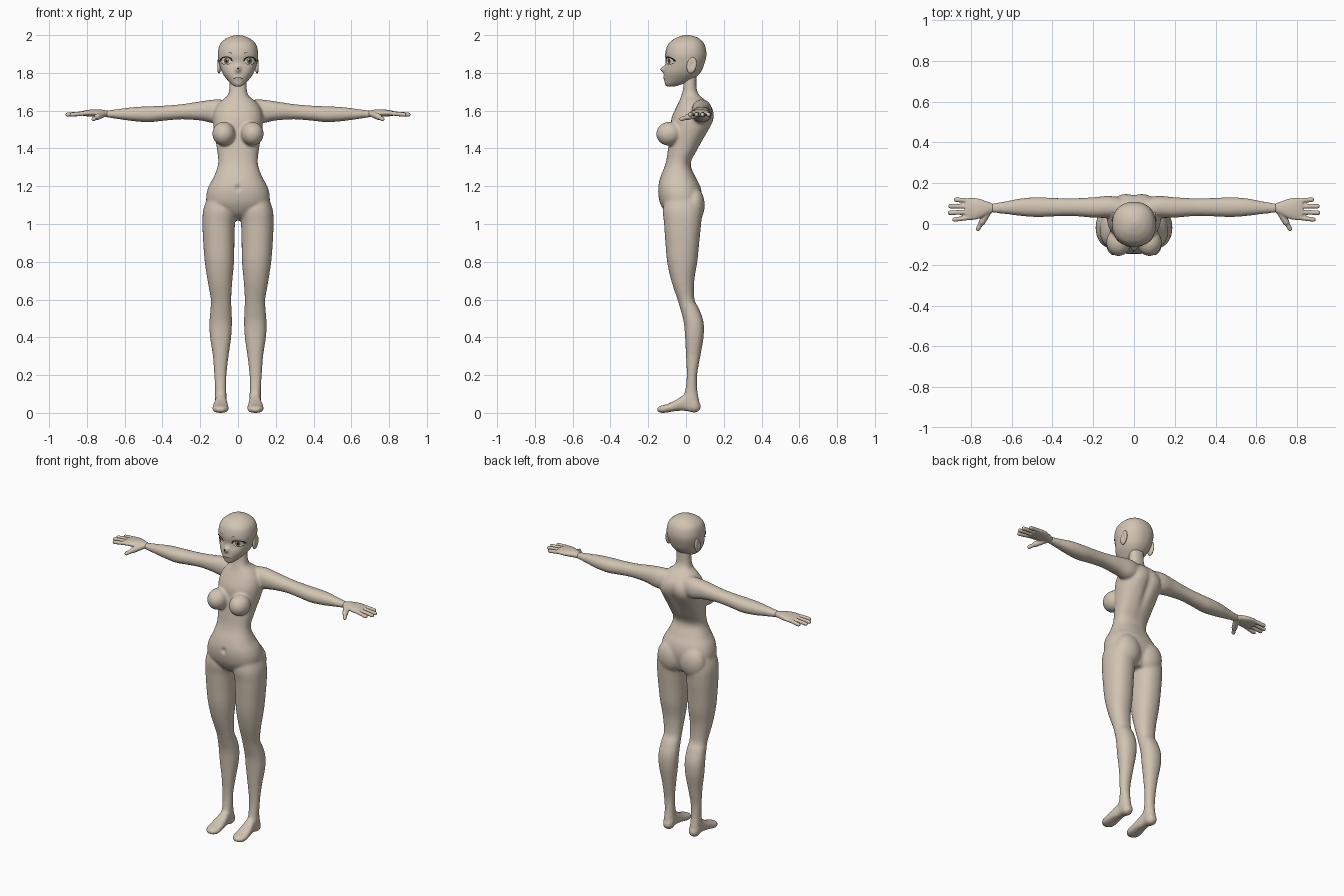
import bpy, bmesh, math
from math import sin, cos, pi
from mathutils import Vector, Matrix
from mathutils.bvhtree import BVHTree

cube = bpy.data.objects.get("Cube")
if cube:
    bpy.data.objects.remove(cube, do_unlink=True)


def material(name, *rgb):
    mat = bpy.data.materials.new(name)
    mat.use_nodes = True
    mat.diffuse_color = (*rgb, 1)
    mat.node_tree.nodes["Principled BSDF"].inputs["Base Color"].default_value = (*rgb, 1)
    return mat


skin = material("skin", .64, .55, .45)
scalp = material("scalp", .43, .36, .285)
black = material("lash black", .015, .012, .01)
white = material("eye white", .8, .78, .75)
brown = material("iris brown", .2, .14, .1)


def smooth_rows(rows, steps):
    """Catmull-Rom interpolation between cross-section rows."""
    result = []
    for i in range(len(rows) - 1):
        quad = [rows[max(i - 1, 0)], rows[i], rows[i + 1], rows[min(i + 2, len(rows) - 1)]]
        for k in range(steps):
            t = k / steps
            result.append([b + t / 2 * (c - a + t * (2 * a - 5 * b + 4 * c - d + t * (3 * (b - c) + d - a)))
                           for a, b, c, d in zip(*quad)])
    return result + [list(rows[-1])]


def loft(bm, rows, axis, side=1, power=2.2, sides=32, steps=5):
    """Closed skin over rows of (position, min, max, min, max) along an axis."""
    rings = []
    for t, a0, a1, b0, b1 in smooth_rows(rows, steps):
        ring = []
        for k in range(sides):
            ang = 2 * pi * k / sides
            u, v = [math.copysign(abs(f) ** (2 / power), f) for f in (cos(ang), sin(ang))]
            point = [(a0 + a1 + u * (a1 - a0)) / 2, (b0 + b1 + v * (b1 - b0)) / 2]
            point.insert("xyz".index(axis), t)
            point[0] *= side
            ring.append(bm.verts.new(point))
        rings.append(ring)
    for low, high in zip(rings, rings[1:]):
        for k in range(sides):
            j = (k + 1) % sides
            bm.faces.new((low[k], low[j], high[j], high[k]))
    bm.faces.new(rings[0])
    bm.faces.new(rings[-1])


def ellipsoid(bm, centre, radii, tilt=0):
    matrix = Matrix.Translation(centre) @ Matrix.Rotation(tilt, 4, "X") @ Matrix.Diagonal((*radii, 1))
    bmesh.ops.create_uvsphere(bm, u_segments=32, v_segments=20, radius=1, matrix=matrix)


def capsule(bm, start, end, radius):
    start, span = Vector(start), Vector(end) - Vector(start)
    verts = bmesh.ops.create_uvsphere(bm, u_segments=16, v_segments=11, radius=radius)["verts"]
    turn = span.to_track_quat("Z", "Y")
    for v in verts:
        v.co = turn @ v.co + start + (span if v.co.z > 0 else Vector())


def finish(name, bm, *mats, voxel=0, relax=4):
    bmesh.ops.recalc_face_normals(bm, faces=bm.faces)
    mesh = bpy.data.meshes.new(name)
    bm.to_mesh(mesh)
    bm.free()
    ob = bpy.data.objects.new(name, mesh)
    bpy.context.collection.objects.link(ob)
    if voxel:
        # Fuse overlapping parts into one skin
        remesh = ob.modifiers.new("fuse", "REMESH")
        remesh.mode, remesh.voxel_size = "VOXEL", voxel
        ob.modifiers.new("relax", "SMOOTH").iterations = relax
        graph = bpy.context.evaluated_depsgraph_get()
        ob.data = bpy.data.meshes.new_from_object(ob.evaluated_get(graph))
        ob.modifiers.clear()
    ob.data.materials.clear()
    for mat in mats:
        ob.data.materials.append(mat)
    for poly in ob.data.polygons:
        poly.use_smooth = True
    return ob


def push(verts, centre, size, offset):
    """Soft local dent or bump."""
    for v in verts:
        d = sum(((p - c) / s) ** 2 for p, c, s in zip(v.co, centre, size))
        if d < 9:
            v.co += Vector(offset) * math.exp(-d)


# Body: torso and neck, legs, feet, arms
torso = [(z, -w, w, front, back) for z, w, front, back in (
    (1.02, .05, -.05, .05), (1.05, .1, -.1, .065), (1.1, .16, -.133, .08),
    (1.15, .168, -.146, .085), (1.2, .155, -.147, .075), (1.25, .128, -.135, .05),
    (1.32, .105, -.108, .025), (1.4, .112, -.095, .065), (1.5, .128, -.083, .122),
    (1.56, .132, -.077, .147), (1.61, .122, -.056, .142), (1.65, .092, -.036, .11),
    (1.68, .056, -.025, .073), (1.72, .046, -.015, .056), (1.8, .045, -.01, .056))]
leg = [(1.17, .05, .15, -.1, .05), (1.08, .008, .183, -.122, .083), (1, .016, .188, -.116, .08),
       (.9, .019, .184, -.109, .07), (.8, .021, .176, -.1, .06), (.7, .03, .161, -.078, .044),
       (.6, .036, .144, -.045, .045), (.55, .034, .146, -.03, .07), (.48, .032, .151, -.012, .093),
       (.4, .036, .148, -.005, .093), (.3, .05, .133, 0, .076), (.2, .061, .126, .004, .059),
       (.12, .062, .121, -.004, .06), (.06, .06, .122, -.02, .07), (.012, .07, .114, 0, .064)]
foot = [(.077, .075, .105, .02, .045), (.05, .058, .122, .001, .08), (0, .06, .12, .01, .1),
        (-.05, .053, .13, .01, .07), (-.1, .049, .136, .002, .047), (-.13, .054, .131, 0, .039),
        (-.153, .075, .11, .008, .028)]
arm = [(.05, .03, .12, 1.56, 1.655), (.12, .03, .137, 1.534, 1.659), (.2, .031, .131, 1.548, 1.649),
       (.3, .039, .126, 1.554, 1.634), (.4, .037, .128, 1.546, 1.626), (.47, .034, .131, 1.539, 1.623),
       (.55, .039, .126, 1.544, 1.619), (.63, .049, .111, 1.555, 1.609), (.7, .056, .1, 1.565, 1.6)]
bm = bmesh.new()
loft(bm, torso, "z", power=2.3, sides=48)
for s in (1, -1):
    loft(bm, leg, "z", s)
    loft(bm, foot, "y", s, power=2.5)
    loft(bm, arm, "x", s)
    ellipsoid(bm, (s * .076, -.09, 1.478), (.06, .068, .063), .15)
    ellipsoid(bm, (s * .078, .043, 1.1), (.083, .056, .095))
body = finish("body", bm, skin, voxel=.0075, relax=7)

# Navel, spine groove and shoulder blades
push(body.data.vertices, (0, -.148, 1.19), (.012, .03, .014), (0, .012, 0))
push(body.data.vertices, (0, .13, 1.48), (.022, .07, .13), (0, -.012, 0))
for s in (1, -1):
    push(body.data.vertices, (s * .075, .14, 1.54), (.035, .05, .06), (0, .007, 0))

# Hands: palm, four fingers, thumb
palm = [(.69, .058, .099, 1.566, 1.599), (.72, .045, .11, 1.567, 1.605), (.76, .026, .124, 1.568, 1.607),
        (.8, .019, .129, 1.57, 1.603), (.828, .026, .122, 1.574, 1.597)]
fingers = [(.032, .022, .88), (.059, .055, .902), (.086, .087, .9), (.114, .119, .872)]
for s, label in ((1, "left"), (-1, "right")):
    bm = bmesh.new()
    loft(bm, palm, "x", s, sides=24)
    for root, tip, reach in fingers:
        capsule(bm, (s * .8, root, 1.587), (s * reach, tip, 1.579), .0115)
    capsule(bm, (s * .715, .06, 1.58), (s * .745, .01, 1.567), .017)
    capsule(bm, (s * .742, .015, 1.568), (s * .765, -.024, 1.555), .0115)
    finish(label + "_hand", bm, skin, voxel=.004, relax=3)

# Head with a coloured scalp, nose bridge and eye hollows
skull = [(z, -w, w, front, back) for z, w, front, back in (
    (1.728, .012, -.1, -.06), (1.737, .03, -.109, -.03), (1.76, .054, -.114, .03),
    (1.8, .083, -.115, .075), (1.85, .1, -.108, .098), (1.9, .107, -.11, .108),
    (1.95, .096, -.096, .098), (1.98, .066, -.062, .072), (1.995, .032, -.026, .04),
    (2, .006, 0, .012))]
bm = bmesh.new()
loft(bm, skull, "z", power=2.25, sides=96, steps=8)
push(bm.verts, (0, -.12, 1.82), (.013, .04, .017), (0, -.024, 0))
push(bm.verts, (0, -.115, 1.775), (.022, .04, .012), (0, -.004, 0))
for s in (1, -1):
    push(bm.verts, (s * .05, -.1, 1.86), (.028, .05, .025), (0, .006, 0))
for face in bm.faces:
    middle = face.calc_center_median()
    face.material_index = int(middle.y > -.03 and middle.z > 1.785)
bm.normal_update()
surface = BVHTree.FromBMesh(bm)
finish("head", bm, skin, scalp)

# Ears
for s, label in ((1, "left"), (-1, "right")):
    bm = bmesh.new()
    ellipsoid(bm, (s * .101, .03, 1.84), (.012, .026, .043), -.2)
    push(bm.verts, (s * .115, .03, 1.845), (.02, .013, .024), (-s * .009, 0, 0))
    finish(label + "_ear", bm, skin)


def face_patch(name, mat, centre, size, inner=0, outer=1, start=0, sweep=2 * pi, lift=.001):
    """Thin curved plate laid on the face, mirrored when off centre."""
    bm = bmesh.new()
    for s in (1, -1) if centre[0] else (1,):
        grid = []
        for i in range(6):
            r = inner + (outer - inner) * i / 5
            row = []
            for k in range(33):
                a = start + sweep * k / 32
                x, z = s * (centre[0] + size[0] * r * cos(a)), centre[1] + size[1] * r * sin(a)
                hit, normal = surface.ray_cast(Vector((x, -1, z)), Vector((0, 1, 0)))[:2]
                if normal.y > 0:
                    normal = -normal
                row.append(bm.verts.new(hit + normal * lift))
            grid.append(row)
        for p, q in zip(grid, grid[1:]):
            for k in range(32):
                quad = (p[k], p[k + 1], q[k + 1], q[k])
                bm.faces.new(quad if s < 0 else quad[::-1])
    bmesh.ops.remove_doubles(bm, verts=bm.verts, dist=.00001)
    finish(name, bm, mat)


# Eyes, brows, nose mark and mouth
eye, eye_size = (.061, 1.864), (.028, .02)
face_patch("eye_whites", white, eye, eye_size)
face_patch("irises", brown, (.06, 1.864), (.013, .019), lift=.002)
face_patch("pupils", black, (.06, 1.865), (.006, .01), lift=.003)
face_patch("eye_glints", white, (.055, 1.872), (.004, .005), lift=.004)
face_patch("upper_lashes", black, eye, eye_size, .9, 1.2, -.1, pi + .2, lift=.003)
face_patch("lower_lashes", black, eye, eye_size, .95, 1.06, pi + .5, pi - 1, lift=.003)
face_patch("brows", black, (.043, 1.895), (.014, .012), .9, 1.1, pi / 3, pi / 2)
face_patch("nose_mark", black, (0, 1.823), (.004, .005))
face_patch("mouth", black, (0, 1.763), (.027, .012), .9, 1.1, pi / 8, pi * 3 / 4)
